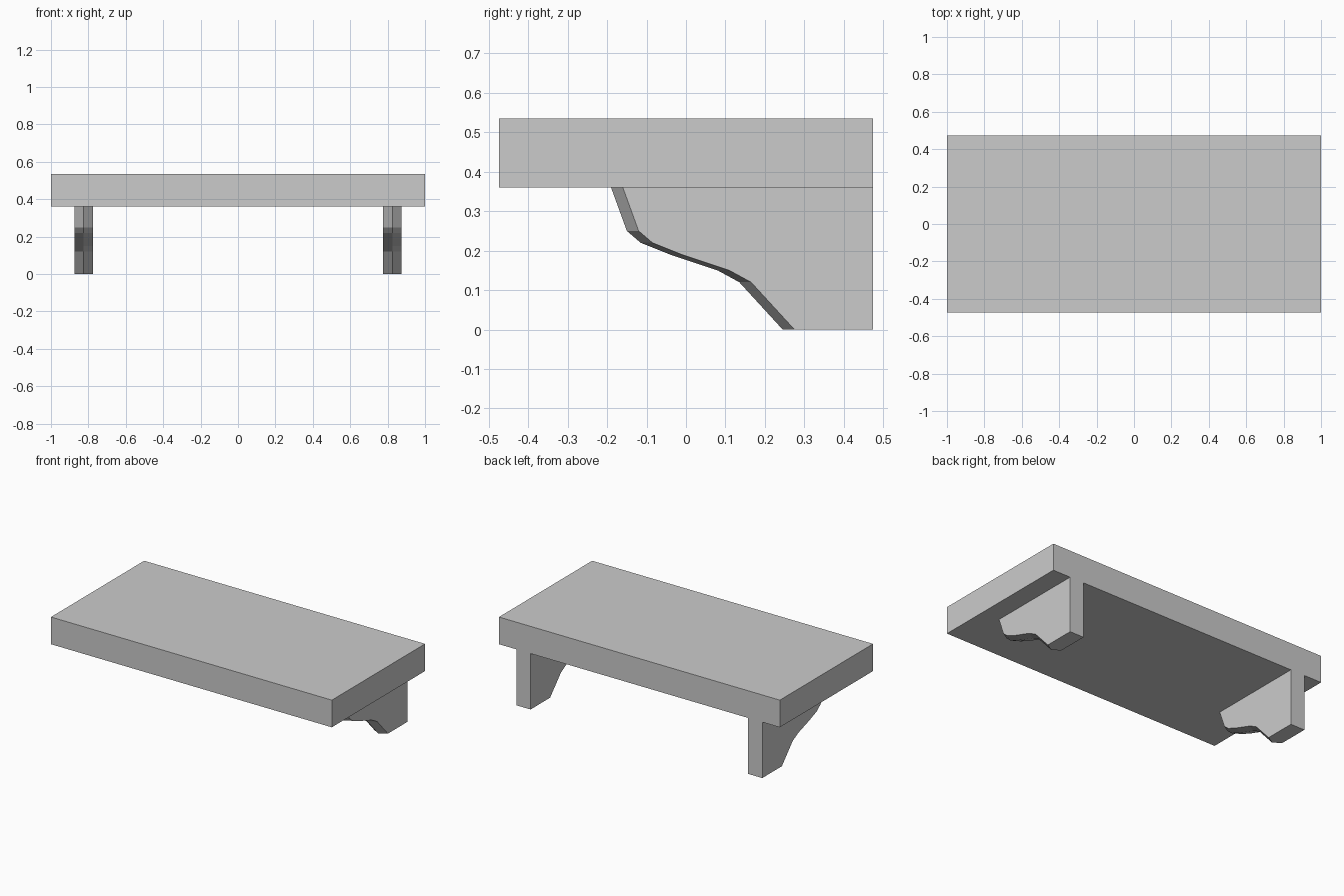
import bpy, bmesh

if "Cube" in bpy.data.objects:
    bpy.data.objects.remove(bpy.data.objects["Cube"])

def make_object(name, verts, faces):
    mesh = bpy.data.meshes.new(name)
    mesh.from_pydata(verts, [], faces)
    bm = bmesh.new()
    bm.from_mesh(mesh)
    bmesh.ops.recalc_face_normals(bm, faces=bm.faces)
    bm.to_mesh(mesh)
    bm.free()
    obj = bpy.data.objects.new(name, mesh)
    bpy.context.collection.objects.link(obj)
    return obj

def box(name, lo, hi):
    v = [(x, y, z) for x in (lo[0], hi[0]) for y in (lo[1], hi[1]) for z in (lo[2], hi[2])]
    f = [(0, 1, 3, 2), (4, 5, 7, 6), (0, 1, 5, 4), (2, 3, 7, 6), (0, 2, 6, 4), (1, 3, 7, 5)]
    return make_object(name, v, f)

# Curved front edge of the brace (y, z), measured along its side faces
PROFILE = [(-0.16, 0.36), (-0.12, 0.25), (-0.085, 0.22), (-0.01, 0.19),
           (0.11, 0.15), (0.165, 0.12), (0.275, 0.0)]
POST_FRONT, BACK, TOP = 0.315, 0.474, 0.36
RIDGE = 0.03

def brace(name, cx, half):
    # Three matching outlines: left side, protruding centre ridge, right side
    n = len(PROFILE)
    verts = []
    for x, push in ((cx - half, 0), (cx, RIDGE), (cx + half, 0)):
        verts += [(x, y - push, z) for y, z in PROFILE]
        verts += [(x, POST_FRONT, 0.0), (x, POST_FRONT, TOP)]
    m = n + 2
    faces = [tuple(range(m)), tuple(range(2 * m, 3 * m))]
    for r in (0, m):
        for i in range(m):
            j = (i + 1) % m
            faces.append((r + i, r + j, r + m + j, r + m + i))
    return make_object(name, verts, faces)

# Shelf board
box("shelf_board", (-1, -0.474, TOP), (1, BACK, 0.535))

# Two brackets, each a back post with a shaped brace
for side, cx in (("left", -0.825), ("right", 0.825)):
    box(side + "_post", (cx - 0.05, POST_FRONT, 0), (cx + 0.05, BACK, TOP))
    brace(side + "_brace", cx, 0.05)
